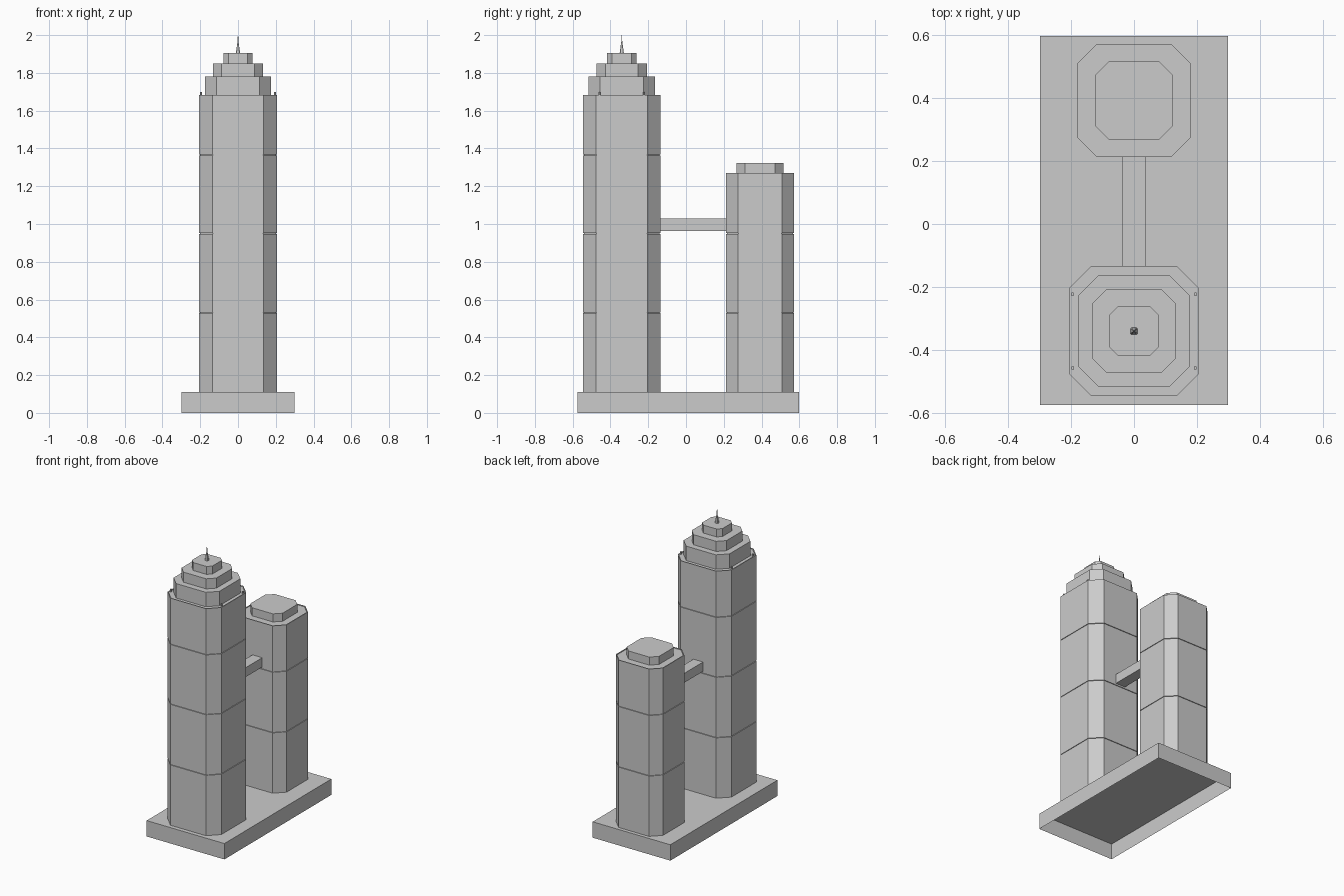
import bpy, bmesh
from mathutils import Vector

cube = bpy.data.objects.get("Cube")
if cube:
    bpy.data.objects.remove(cube, do_unlink=True)

concrete = bpy.data.materials.new("pale grey concrete")
concrete.use_nodes = True
concrete.diffuse_color = (0.6, 0.6, 0.6, 1)
concrete.node_tree.nodes["Principled BSDF"].inputs["Base Color"].default_value = (0.6, 0.6, 0.6, 1)


def finish(name, bm):
    bmesh.ops.recalc_face_normals(bm, faces=bm.faces)
    mesh = bpy.data.meshes.new(name)
    bm.to_mesh(mesh)
    bm.free()
    mesh.materials.append(concrete)
    obj = bpy.data.objects.new(name, mesh)
    bpy.context.collection.objects.link(obj)
    return obj


def octagon(half, cut):
    """Square outline with its four corners cut off."""
    a = half - cut
    return [(a, -half), (half, -a), (half, a), (a, half),
            (-a, half), (-half, a), (-half, -a), (-a, -half)]


def loft(name, y, sections):
    """Closed solid through (z, outline) sections."""
    bm = bmesh.new()
    rings = [[bm.verts.new((px, py + y, z)) for px, py in outline] for z, outline in sections]
    for low, high in zip(rings, rings[1:]):
        for i in range(len(low)):
            j = (i + 1) % len(low)
            bm.faces.new((low[i], low[j], high[j], high[i]))
    bm.faces.new(rings[0])
    bm.faces.new(rings[-1])
    return finish(name, bm)


def prism(name, y, half, cut, z0, z1):
    shape = octagon(half, cut)
    return loft(name, y, [(z0, shape), (z1, shape)])


def box(name, lo, hi, open_bottom=False):
    bm = bmesh.new()
    lo, hi = Vector(lo), Vector(hi)
    bmesh.ops.create_cube(bm, size=1)
    for v in bm.verts:
        v.co = (lo + hi) / 2 + v.co * (hi - lo)
    obj_faces = [f for f in bm.faces if f.calc_center_median().z < lo.z + 0.001]
    if open_bottom:
        bmesh.ops.delete(bm, geom=obj_faces, context='FACES_ONLY')
    return finish(name, bm)


def shaft(name, y, half, cut, top):
    """Tower shaft with thin recessed joints between storeys."""
    outer, inner = octagon(half, cut), octagon(half - 0.006, cut - 0.003)
    sections = [(BASE_TOP, outer)]
    for z in JOINTS:
        if z < top - 0.1:
            sections += [(z - 0.002, outer), (z - 0.002, inner),
                         (z + 0.002, inner), (z + 0.002, outer)]
    # slightly sunken roof behind a narrow rim
    sections += [(top, outer), (top, inner), (top - 0.004, inner)]
    return loft(name, y, sections)


BASE_TOP = 0.11
JOINTS = (0.53, 0.95, 1.365)
TALL_Y, SHORT_Y = -0.34, 0.392

# Podium, hollow underneath
box("podium", (-0.298, -0.575, 0), (0.298, 0.597, BASE_TOP), open_bottom=True)

# Tall tower with its stepped crown
shaft("tall_tower", TALL_Y, 0.206, 0.07, 1.684)
for i, (half, cut, z0, z1) in enumerate([(0.176, 0.062, 1.675, 1.78),
                                         (0.133, 0.046, 1.78, 1.85),
                                         (0.078, 0.027, 1.85, 1.905)]):
    prism(f"crown_tier_{i + 1}", TALL_Y, half, cut, z0, z1)

# Spire
loft("spire", TALL_Y, [(z, octagon(r, r * 0.3)) for z, r in
                       ((1.905, 0.011), (1.95, 0.005), (1.96, 0.003), (2.0, 0.001))])

# Small roof posts
for side in (-1, 1):
    for end in (-1, 1):
        post = prism("roof_post", TALL_Y + end * 0.117, 0.005, 0.002, 1.675, 1.698)
        post.location.x = side * 0.195

# Short tower with its roof cap
shaft("short_tower", SHORT_Y, 0.18, 0.063, 1.27)
prism("roof_cap", SHORT_Y, 0.124, 0.044, 1.262, 1.322)

# Sky bridge between the towers
box("sky_bridge", (-0.037, TALL_Y + 0.2, 0.963), (0.037, SHORT_Y - 0.174, 1.028))
